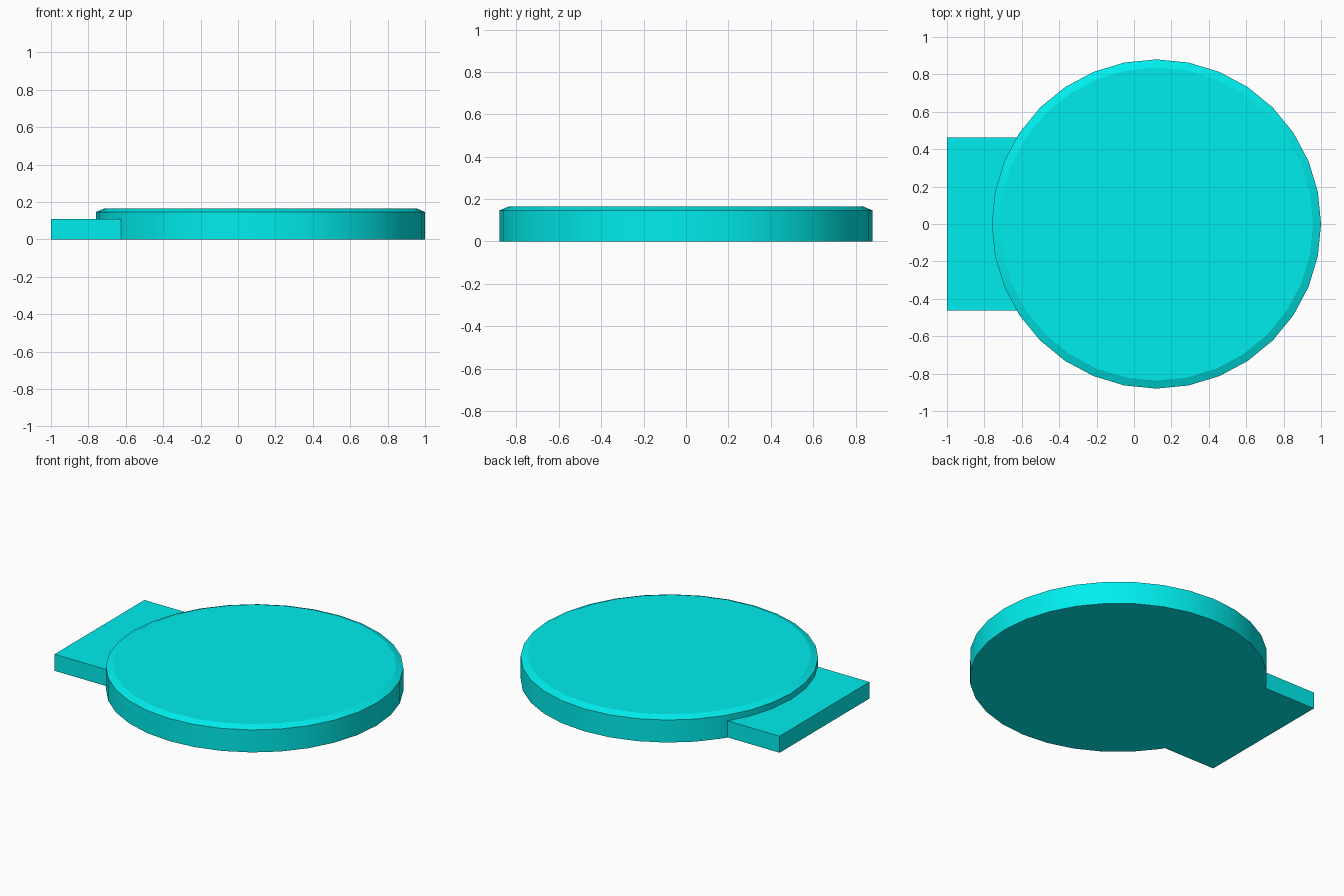
import bpy, bmesh
from math import cos, sin, tau

if "Cube" in bpy.data.objects:
    bpy.data.objects.remove(bpy.data.objects["Cube"])

SIDES, CX = 32, 0.12


def mesh_object(name, bm):
    bmesh.ops.recalc_face_normals(bm, faces=bm.faces)
    me = bpy.data.meshes.new(name)
    bm.to_mesh(me)
    bm.free()
    ob = bpy.data.objects.new(name, me)
    bpy.context.collection.objects.link(ob)
    return ob


# Round disc: stacked rings (radius, height) with a shallow chamfer on top
bm = bmesh.new()
rings = [[bm.verts.new((CX + r * cos(tau * i / SIDES), r * sin(tau * i / SIDES), z))
          for i in range(SIDES)]
         for r, z in ((0.88, 0), (0.88, 0.147), (0.837, 0.165))]
for low, high in zip(rings, rings[1:]):
    for i in range(SIDES):
        j = (i + 1) % SIDES
        bm.faces.new((low[i], low[j], high[j], high[i]))
bm.faces.new(rings[0][::-1])
bm.faces.new(rings[-1])
disc = mesh_object("disc_with_tab", bm)

# Rectangular tab reaching into the disc
bm = bmesh.new()
bmesh.ops.create_cube(bm, size=1)
x0, x1, half_y, top = -1.0, -0.4, 0.463, 0.108
for v in bm.verts:
    v.co = (x0 if v.co.x < 0 else x1, half_y if v.co.y > 0 else -half_y,
            top if v.co.z > 0 else 0)
tab = mesh_object("tab_helper", bm)
tab.hide_render = True

# Fuse the tab and disc into one solid
bpy.context.view_layer.objects.active = disc
disc.select_set(True)
tab.select_set(False)
mod = disc.modifiers.new("join_tab", 'BOOLEAN')
mod.operation, mod.solver, mod.object = 'UNION', 'EXACT', tab
bpy.ops.object.modifier_apply(modifier=mod.name)
bpy.data.objects.remove(tab)

# Colour and shading
mat = bpy.data.materials.new("cyan")
mat.diffuse_color = (0.0, 0.85, 0.85, 1)
mat.use_nodes = True
mat.node_tree.nodes["Principled BSDF"].inputs["Base Color"].default_value = mat.diffuse_color
disc.data.materials.clear()
disc.data.materials.append(mat)
bpy.ops.object.shade_smooth_by_angle(angle=0.35)
